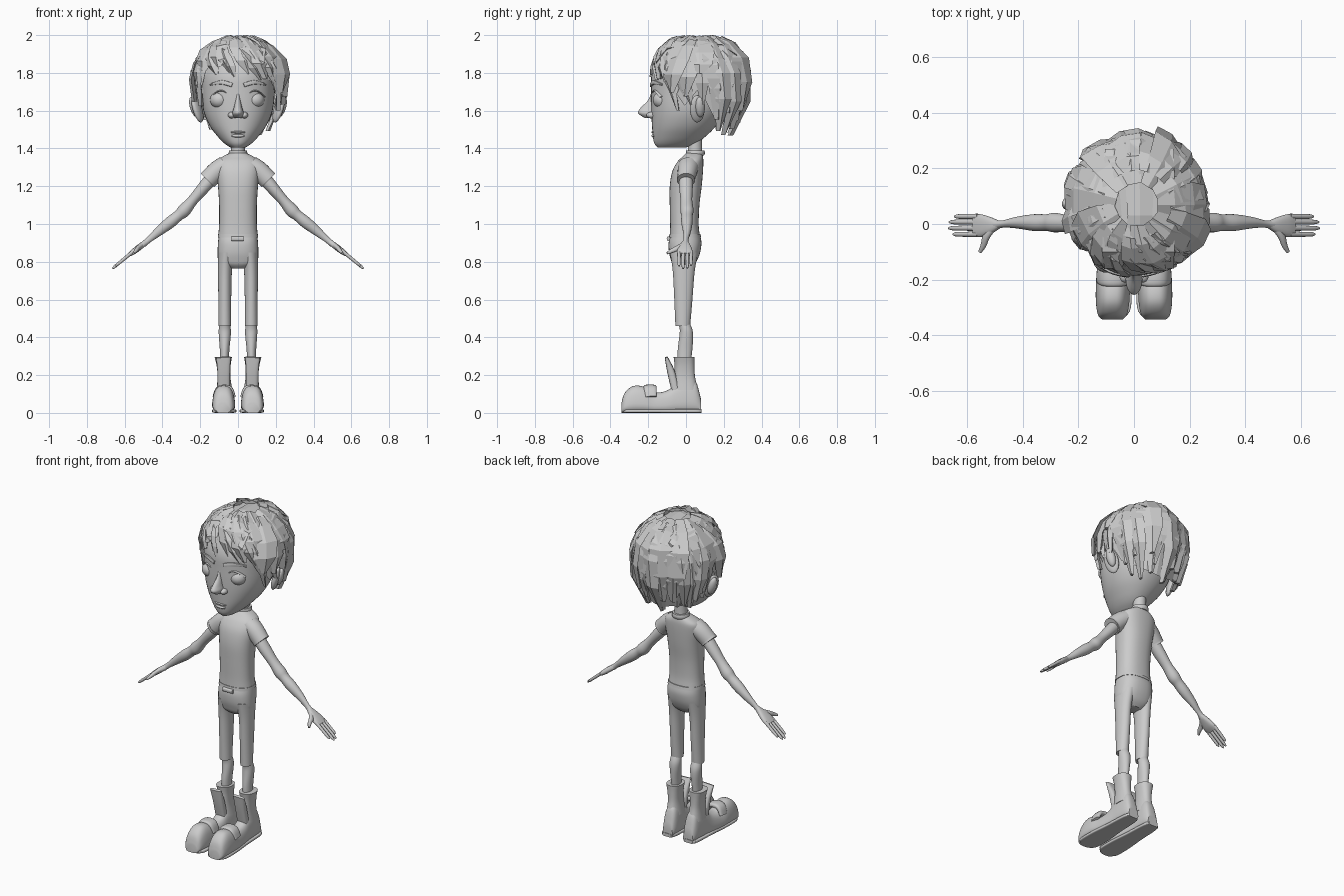
import bpy, bmesh, math, random
from mathutils import Vector

if "Cube" in bpy.data.objects:
    bpy.data.objects.remove(bpy.data.objects["Cube"])

random.seed(11)
grey = bpy.data.materials.new("plain_grey")
grey.use_nodes = True
grey.diffuse_color = (0.6, 0.6, 0.6, 1)
grey.node_tree.nodes["Principled BSDF"].inputs["Base Color"].default_value = (0.6, 0.6, 0.6, 1)
smooth_parts = []


def finish(name, bm, smooth=True):
    bmesh.ops.recalc_face_normals(bm, faces=bm.faces)
    mesh = bpy.data.meshes.new(name)
    bm.to_mesh(mesh)
    bm.free()
    mesh.materials.append(grey)
    ob = bpy.data.objects.new(name, mesh)
    bpy.context.collection.objects.link(ob)
    if smooth:
        smooth_parts.append(ob)
    return ob


def refine(secs, steps=4):
    """Catmull-Rom interpolation between cross-sections."""
    out = []
    last = len(secs) - 1
    for i in range(last):
        a, b, c, d = (secs[max(0, min(last, k))] for k in (i - 1, i, i + 1, i + 2))
        for j in range(steps):
            t = j / steps
            out.append([0.5 * (2 * q + (r - p) * t + (2 * p - 5 * q + 4 * r - s) * t * t
                               + (3 * q - p - 3 * r + s) * t ** 3)
                        for p, q, r, s in zip(a, b, c, d)])
    out.append(list(secs[-1]))
    return out


def loft(name, secs, axis=None, side=(0, 1, 0), p=2.0, n=24, mirror=1, taper=0):
    """Sections are x, y, z, radius along side, radius across it."""
    secs = refine(secs)
    bm = bmesh.new()
    rings = []
    for i, (x, y, z, ra, rb) in enumerate(secs):
        lo, hi = secs[max(i - 1, 0)], secs[min(i + 1, len(secs) - 1)]
        tangent = Vector(axis) if axis else (Vector(hi[:3]) - Vector(lo[:3])).normalized()
        u = Vector(side)
        u = (u - tangent * u.dot(tangent)).normalized()
        v = tangent.cross(u)
        ring = []
        for k in range(n):
            c, s = math.cos(math.tau * k / n), math.sin(math.tau * k / n)
            across = math.copysign(abs(s) ** (2 / p), s)
            along = math.copysign(abs(c) ** (2 / p), c) * (1 + taper * across)
            q = Vector((x, y, z)) + u * max(ra, .001) * along + v * max(rb, .001) * across
            ring.append(bm.verts.new((q.x * mirror, q.y, q.z)))
        rings.append(ring)
    for a, b in zip(rings, rings[1:]):
        for k in range(n):
            bm.faces.new((a[k], a[(k + 1) % n], b[(k + 1) % n], b[k]))
    bm.faces.new(rings[0])
    bm.faces.new(rings[-1])
    return finish(name, bm)


def column(name, rows, **kw):
    """Upright loft; rows are z, centre x, half width, front y, back y."""
    return loft(name, [(x, (f + b) / 2, z, (b - f) / 2, w) for z, x, w, f, b in rows],
                axis=(0, 0, 1), **kw)


def ball(name, at, size, turn=(0, 0, 0)):
    bm = bmesh.new()
    bmesh.ops.create_uvsphere(bm, u_segments=24, v_segments=14, radius=1)
    ob = finish(name, bm)
    ob.location, ob.scale, ob.rotation_euler = at, size, turn


# Head, neck and clothes of the trunk
column("head", [(1.405, 0, .04, -.15, .0), (1.425, 0, .07, -.167, .05), (1.46, 0, .105, -.175, .1),
                (1.52, 0, .15, -.18, .16), (1.6, 0, .183, -.184, .21), (1.7, 0, .195, -.185, .24),
                (1.8, 0, .195, -.18, .25), (1.9, 0, .16, -.13, .22), (1.94, 0, .08, -.05, .14)], p=2.15, n=40)
column("neck", [(1.34, 0, .038, .01, .09), (1.4, 0, .036, .01, .085), (1.45, 0, .036, .01, .085)])
column("collar", [(1.362, 0, .05, -.005, .095), (1.375, 0, .05, 0, .1), (1.39, 0, .046, 0, .098)])
column("shirt", [(.945, 0, .104, -.085, .072), (1.0, 0, .1, -.084, .067), (1.1, 0, .1, -.086, .071),
                 (1.2, 0, .106, -.086, .083), (1.28, 0, .115, -.072, .09), (1.33, 0, .112, -.045, .092),
                 (1.355, 0, .085, -.02, .09), (1.375, 0, .045, 0, .085)], p=2.4, n=32)
column("belt", [(.928, 0, .107, -.09, .08), (.946, 0, .105, -.088, .077)], p=2.4, n=32)
column("trouser_seat", [(.94, 0, .102, -.082, .075), (.9, 0, .106, -.092, .082), (.85, 0, .108, -.09, .075),
                        (.81, 0, .105, -.08, .06), (.785, 0, .085, -.07, .045), (.765, 0, .045, -.05, .025)],
       p=2.5, n=32)
loft("belt_buckle", [(-.035, -.09, .922, .012, .012), (.03, -.09, .922, .012, .012)], p=3)

# Face
column("nose", [(1.72, 0, .009, -.178, -.14), (1.66, 0, .013, -.198, -.14), (1.615, 0, .022, -.24, -.14),
                (1.587, 0, .03, -.254, -.14), (1.562, 0, .02, -.22, -.14)])
for z, w, r in ((1.486, .043, .008), (1.467, .036, .01)):
    ball("lip", (0, -.167, z), (w, .016, r))
for m in (1, -1):
    ball("nostril", (m * .034, -.182, 1.576), (.019, .028, .017))
    ball("eyeball", (m * .094 - .004, -.125, 1.657), (.05, .05, .046))
    loft("upper_eyelid", [(.045, -.16, 1.672, .012, .003), (.07, -.166, 1.701, .012, .004),
                          (.105, -.155, 1.703, .012, .004), (.142, -.13, 1.673, .012, .003)], n=10, mirror=m)
    loft("eyebrow", [(.03, -.18, 1.735, .012, .012), (.085, -.165, 1.75, .012, .012),
                     (.145, -.125, 1.738, .01, .005)], n=8, p=3, mirror=m)
    ball("ear", (m * .215, .06, 1.61), (.02, .042, .075), (.15, m * .25, m * .45))
    ball("ear_rim", (m * .232, .075, 1.62), (.022, .026, .056), (.15, m * .25, m * .45))

# Arms and hands
for m in (1, -1):
    loft("sleeve", [(.07, .015, 1.31, .055, .05), (.11, .008, 1.282, .052, .052), (.158, 0, 1.235, .046, .05)], mirror=m)
    loft("sleeve_cuff", [(.15, 0, 1.243, .048, .051), (.161, 0, 1.232, .048, .051)], mirror=m)
    loft("arm", [(.12, 0, 1.265, .036, .036), (.18, 0, 1.195, .036, .033), (.24, .002, 1.125, .031, .028),
                 (.285, .005, 1.072, .035, .035), (.315, .005, 1.045, .03, .029), (.36, .005, 1.008, .03, .031),
                 (.42, .005, .96, .021, .024), (.47, 0, .918, .013, .016), (.5, -.003, .893, .018, .016)], mirror=m)
    loft("palm", [(.485, -.002, .905, .014, .014), (.515, -.005, .883, .03, .016),
                  (.55, -.006, .856, .041, .015), (.575, -.006, .838, .038, .01)], p=2.5, mirror=m)
    loft("thumb", [(.505, -.012, .89, .014, .012), (.53, -.045, .872, .015, .012),
                   (.54, -.075, .858, .012, .01), (.553, -.1, .845, .007, .006)],
         side=(.6, 0, -.8), n=12, mirror=m)
    for y, reach in ((-.037, .085), (-.015, .1), (.007, .098), (.027, .08)):
        loft("finger", [(.56 + reach * t, y, .851 - reach * t * .83, r, r)
                        for t, r in ((0, .01), (.5, .009), (.9, .008), (1.05, .004))], n=10, mirror=m)

# Legs and boots
for m in (1, -1):
    column("trouser_leg", [(.85, .062, .044, -.085, .065), (.75, .069, .037, -.07, .046),
                           (.6, .07, .034, -.062, .034), (.46, .07, .033, -.056, .022)], mirror=m)
    column("shin", [(.475, .07, .026, -.04, .02), (.44, .07, .032, -.033, .034), (.4, .07, .031, -.036, .038),
                    (.33, .071, .025, -.044, .033), (.26, .072, .024, -.045, .025)], mirror=m)
    column("boot_shaft", [(.12, .072, .042, -.07, .065), (.19, .074, .034, -.062, .048),
                          (.25, .076, .037, -.06, .045), (.297, .078, .046, -.066, .046)], p=2.4, mirror=m)
    rows = ((-.342, .05, .036), (-.325, .105, .05), (-.28, .142, .057), (-.22, .138, .058), (-.17, .108, .054),
            (-.1, .118, .048), (-.05, .155, .044), (0, .18, .043), (.05, .17, .04), (.08, .07, .032))
    loft("shoe", [(.071 - y * .02, y, h / 2, w, h / 2) for y, h, w in rows],
         axis=(0, 1, 0), side=(1, 0, 0), p=2.8, n=32, mirror=m, taper=.2)
    loft("sole", [(.073, y, .01, w, .01) for y, w in ((-.335, .04), (-.3, .062), (-.2, .063),
                                                    (-.09, .053), (.05, .045), (.083, .03))],
         axis=(0, 1, 0), side=(1, 0, 0), p=5, n=32, mirror=m)
    loft("shoe_strap", [(.022, -.185, .085, .03, .01), (.045, -.19, .13, .034, .014),
                        (.1, -.19, .13, .034, .014), (.125, -.185, .085, .03, .01)], p=3, mirror=m)
    loft("boot_tongue", [(.074, -.055, .12, .022, .033), (.075, -.08, .22, .02, .034),
                         (.078, -.105, .295, .008, .038)], p=3, mirror=m)

# Hair: an angular cap with overlapping broad tapered locks
CX, CY, CZ, R = .01, .07, 1.745, .25
HAIRLINE = ((-1, 1.78), (-.65, 1.69), (-.4, 1.56), (0, 1.67), (.3, 1.53), (1, 1.45))


def hairline(az):
    s = math.sin(az)
    for (a, za), (b, zb) in zip(HAIRLINE, HAIRLINE[1:]):
        if s <= b:
            return za + (zb - za) * (s - a) / (b - a)
    return HAIRLINE[-1][1]


def scalp(az, z, grow=1.0):
    depth, power = (R, 2.9) if z > CZ else (.35, 2.1)
    f = max(0, 1 - min(1, abs(z - CZ) / depth) ** power) ** (1 / power)
    x = R * f * grow * math.cos(az)
    drop = 1.3 * x * x * max(0, z - CZ) / R
    return Vector((CX + x, CY + R * f * grow * math.sin(az), z - drop))


bm = bmesh.new()
cols, levels = 18, 7
rings = []
for j in range(levels):
    ring = []
    for i in range(cols):
        az = math.tau * i / cols
        low = hairline(az) + .05
        z = low + (1.982 - low) * math.sin(math.pi / 2 * j / (levels - 1))
        ring.append(bm.verts.new(scalp(az, z, .95)))
    rings.append(ring)
for a, b in zip(rings, rings[1:]):
    for i in range(cols):
        bm.faces.new((a[i], a[(i + 1) % cols], b[(i + 1) % cols], b[i]))
bm.faces.new(rings[-1])
finish("hair_cap", bm, smooth=False)


def lock(bm, az, top, low, width, sweep, lift):
    """Faceted blade that follows the scalp, fans out and ends in a point."""
    prev = None
    tilt = random.uniform(-.25, .25)
    for t, taper in ((0, .45), (.2, .75), (.45, 1), (.75, .85), (1, .2)):
        a = az + sweep * t
        mid = scalp(a, top + (low - top) * t ** 1.7, .95 + lift * math.sin(2.3 * t))
        out = Vector((math.cos(a), math.sin(a), 0))
        if t < .4:
            out = (out * t + Vector((0, 0, .25))).normalized()
        across = (Vector((-math.sin(a), math.cos(a), 0)) + out * tilt) * width * taper
        points = (mid - across - out * .006, mid + out * .014, mid + across + out * .002, mid - out * .016)
        ring = [bm.verts.new((p.x, p.y, min(p.z, 2))) for p in points]
        if prev:
            for k in range(4):
                bm.faces.new((prev[k], prev[(k + 1) % 4], ring[(k + 1) % 4], ring[k]))
        else:
            bm.faces.new(ring)
        prev = ring
    bm.faces.new(prev)


bm = bmesh.new()
for count, top, width, cut in ((11, 1.992, .085, .1), (14, 1.982, .066, .04), (18, 1.93, .05, 0)):
    for i in range(count):
        az = math.tau * (i + random.uniform(-.3, .3)) / count
        front = math.sin(az) < -.5
        sweep = random.uniform(.3, .6) if front else random.uniform(-.22, .22)
        low = hairline(az + sweep) + cut * (.4 if front else 1) + random.uniform(-.01, .06)
        lock(bm, az, top, low, width * random.uniform(.8, 1.15) * (.75 if front else 1), sweep,
             random.uniform(.02, .08) if front else random.uniform(.02, .13))
finish("hair_locks", bm, smooth=False)

# Long panels running over the crown from back to front
bm = bmesh.new()
for x, half, lift in ((-.065, .05, -.006), (.02, .055, .004), (.1, .045, -.012)):
    prev = None
    for y, drop, scale in ((-.16, .11, .6), (-.1, .035, 1), (.03, .006, .8), (.19, .015, 1), (.27, .07, .5)):
        z = 1.996 + lift - drop - .8 * x * x
        corners = ((-1, -.012), (0, 0), (1, -.012), (0, -.03))
        ring = [bm.verts.new((x * (1.4 - scale * .4) + c * half * scale, y, z + d)) for c, d in corners]
        if prev:
            for k in range(4):
                bm.faces.new((prev[k], prev[(k + 1) % 4], ring[(k + 1) % 4], ring[k]))
        else:
            bm.faces.new(ring)
        prev = ring
    bm.faces.new(prev)
finish("hair_crown", bm, smooth=False)

# Smooth shading with sharp rims
bpy.ops.object.select_all(action="DESELECT")
for ob in smooth_parts:
    ob.select_set(True)
bpy.context.view_layer.objects.active = smooth_parts[0]
bpy.ops.object.shade_smooth_by_angle(angle=math.radians(40))
